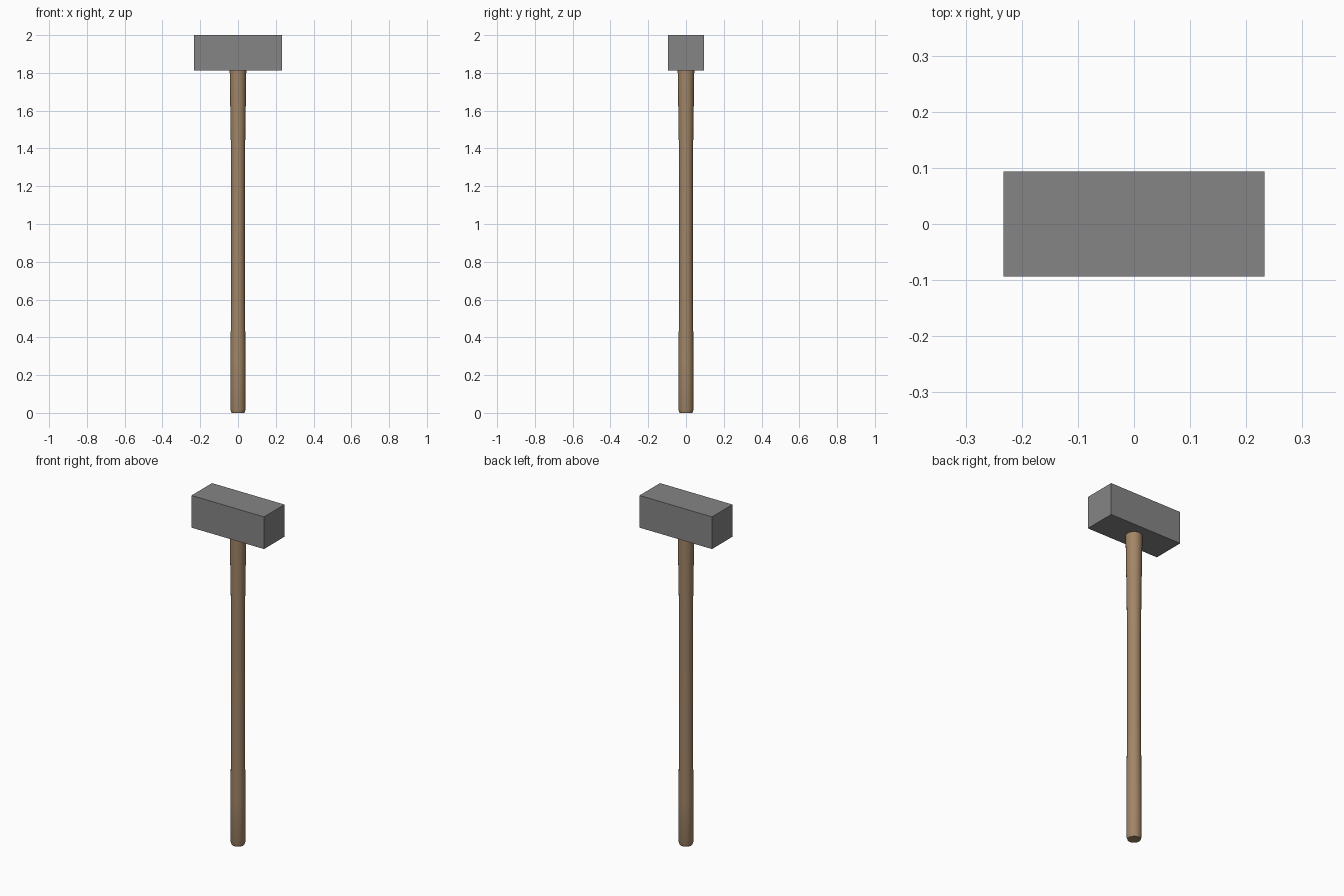
import bpy, bmesh, math

if "Cube" in bpy.data.objects:
    bpy.data.objects.remove(bpy.data.objects["Cube"])

def material(name, rgb):
    m = bpy.data.materials.new(name)
    m.diffuse_color = (*rgb, 1)
    m.use_nodes = True
    m.node_tree.nodes["Principled BSDF"].inputs["Base Color"].default_value = m.diffuse_color
    return m

steel = material("grey steel", (0.235, 0.235, 0.24))
wood = material("brown wood", (0.36, 0.235, 0.135))

def add_object(name, bm, mat):
    bmesh.ops.recalc_face_normals(bm, faces=bm.faces)
    mesh = bpy.data.meshes.new(name)
    bm.to_mesh(mesh)
    bm.free()
    mesh.materials.append(mat)
    ob = bpy.data.objects.new(name, mesh)
    bpy.context.collection.objects.link(ob)
    return ob

# Head: plain rectangular block
bm = bmesh.new()
bmesh.ops.create_cube(bm, size=1)
for v in bm.verts:
    v.co = (v.co.x * 0.466, v.co.y * 0.188, v.co.z * 0.187 + 1.9065)
add_object("hammer_head", bm, steel)

# Handle: turned profile (radius, height), flared at both ends
profile = [(0.034, 0), (0.040, 0.018), (0.040, 0.28), (0.037, 0.56),
           (0.036, 0.85), (0.036, 1.15), (0.038, 1.42), (0.041, 1.62),
           (0.044, 1.82)]
SIDES = 24
bm = bmesh.new()
rings = [[bm.verts.new((r * math.cos(math.tau * i / SIDES),
                        r * math.sin(math.tau * i / SIDES), z))
          for i in range(SIDES)] for r, z in profile]
for a, b in zip(rings, rings[1:]):
    for i in range(SIDES):
        j = (i + 1) % SIDES
        bm.faces.new((a[i], a[j], b[j], b[i]))
bm.faces.new(rings[0])
bm.faces.new(rings[-1])
handle = add_object("handle", bm, wood)
bpy.context.view_layer.objects.active = handle
handle.select_set(True)
bpy.ops.object.shade_smooth_by_angle(angle=math.radians(30))
